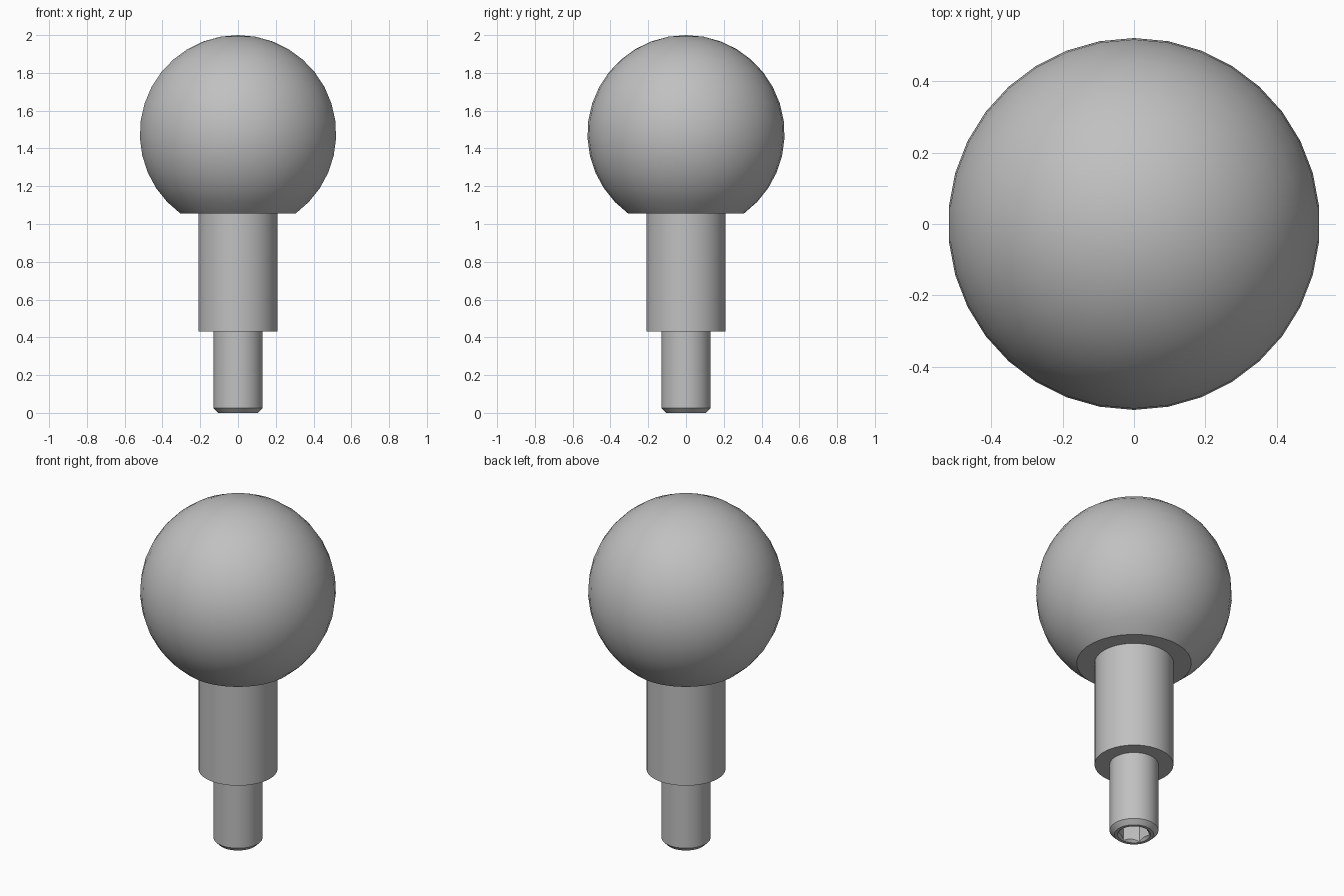
import bpy, bmesh
from math import sin, cos, pi, asin, radians

cube = bpy.data.objects.get("Cube")
if cube:
    bpy.data.objects.remove(cube, do_unlink=True)

grey = bpy.data.materials.new("plain grey")
grey.use_nodes = True
colour = (0.53, 0.53, 0.53, 1)
grey.diffuse_color = colour
grey.node_tree.nodes["Principled BSDF"].inputs["Base Color"].default_value = colour


def lathe(name, profile, sides, start=pi / 2):
    """Turn an (r, z) profile about the z axis; points at r = 0 become poles."""
    bm = bmesh.new()
    verts = [bm.verts.new((r * cos(start), r * sin(start), z)) for r, z in profile]
    edges = [bm.edges.new(pair) for pair in zip(verts, verts[1:])]
    bmesh.ops.spin(bm, geom=verts + edges, cent=(0, 0, 0), axis=(0, 0, 1),
                   angle=2 * pi, steps=sides, use_merge=True)
    bmesh.ops.remove_doubles(bm, verts=bm.verts, dist=1e-5)
    bmesh.ops.recalc_face_normals(bm, faces=bm.faces)
    mesh = bpy.data.meshes.new(name)
    bm.to_mesh(mesh)
    bm.free()
    mesh.materials.append(grey)
    obj = bpy.data.objects.new(name, mesh)
    bpy.context.collection.objects.link(obj)
    return obj


def activate(obj):
    bpy.ops.object.select_all(action='DESELECT')
    obj.select_set(True)
    bpy.context.view_layer.objects.active = obj


# Ball knob with a flat underside
radius, centre, flat, sides = 0.522, 1.478, 1.055, 34
low = asin((flat - centre) / radius)
steps = 14
arc = [low + (pi / 2 - low) * i / steps for i in range(steps)]
ball = [(radius * cos(a), centre + radius * sin(a)) for a in arc]
knob = lathe("ball_knob", [(0, flat)] + ball + [(0, centre + radius)], sides)

# Collar and chamfered pin
collar = lathe("collar", [(0, 0.43), (0.21, 0.43), (0.21, flat), (0, flat)], 48)
pin = lathe("pin", [(0, 0), (0.105, 0), (0.13, 0.025), (0.13, 0.43), (0, 0.43)], 48)

# Countersunk hex socket in the pin's end
hexagon = lathe("hex_cutter", [(0, -0.05), (0.085, -0.05), (0.085, 0.1), (0, 0.1)], 6)
cone = lathe("countersink_cutter", [(0, -0.02), (0.108, -0.02), (0.058, 0.03), (0, 0.03)], 48)
activate(pin)
for cutter in (hexagon, cone):
    cutter.hide_render = True
    cut = pin.modifiers.new("socket", 'BOOLEAN')
    cut.operation = 'DIFFERENCE'
    cut.solver = 'EXACT'
    cut.object = cutter
    bpy.ops.object.modifier_apply(modifier=cut.name)
    bpy.data.objects.remove(cutter, do_unlink=True)

for part in (knob, collar, pin):
    activate(part)
    bpy.ops.object.shade_smooth_by_angle(angle=radians(30))
